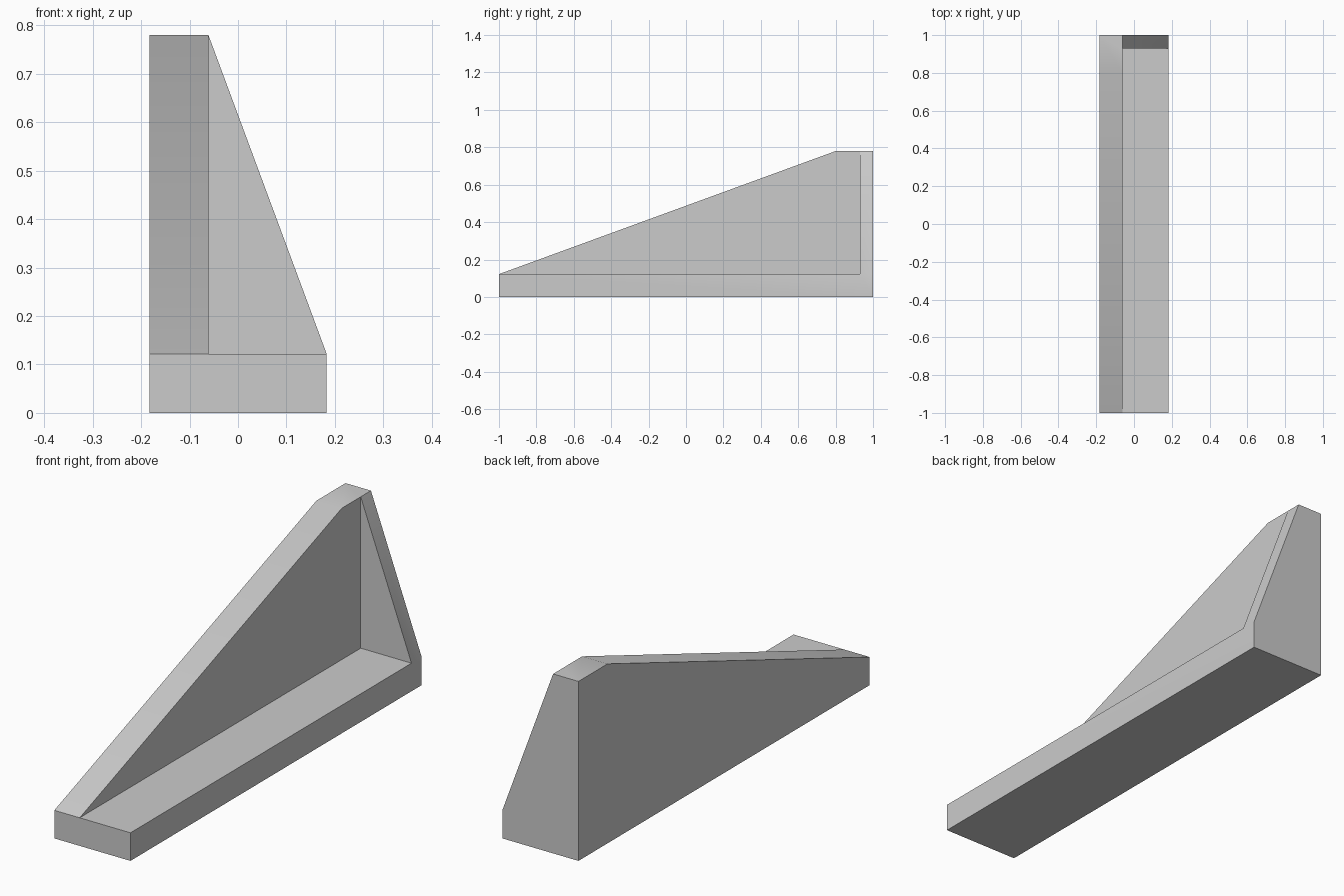
import bpy
import bmesh
import math

if "Cube" in bpy.data.objects:
    bpy.data.objects.remove(bpy.data.objects["Cube"])

L, M, R = -0.183, -0.061, 0.183      # outer wall, inner wall, open side
F, I, B = -1.0, 0.93, 1.0            # front, inner back, back
BASE, TOP, CREST = 0.122, 0.78, 0.8  # base height, wall height, start of flat crest

grey = bpy.data.materials.new("grey")
grey.diffuse_color = (0.6, 0.6, 0.6, 1)
grey.use_nodes = True
grey.node_tree.nodes["Principled BSDF"].inputs["Base Color"].default_value = grey.diffuse_color

bm = bmesh.new()
corners = {}


def face(*points):
    """Add a face, sharing corners with its neighbours."""
    verts = []
    for p in points:
        if p not in corners:
            corners[p] = bm.verts.new(p)
        verts.append(corners[p])
    bm.faces.new(verts)


# Base slab and its floor
face((L, B, 0), (R, B, 0), (R, F, 0), (L, F, 0))
face((L, F, 0), (R, F, 0), (R, F, BASE), (M, F, BASE), (L, F, BASE))
face((R, F, 0), (R, B, 0), (R, B, BASE), (R, I, BASE), (R, F, BASE))
face((M, F, BASE), (R, F, BASE), (R, I, BASE), (M, I, BASE))

# Long side wall with sloping top and flat crest
face((L, B, 0), (L, F, 0), (L, F, BASE), (L, CREST, TOP), (L, B, TOP))
face((M, F, BASE), (M, I, BASE), (M, I, TOP), (M, CREST, TOP))
face((L, F, BASE), (M, F, BASE), (M, CREST, TOP), (L, CREST, TOP))
face((L, CREST, TOP), (M, CREST, TOP), (M, I, TOP), (M, B, TOP), (L, B, TOP))

# Triangular back wall
face((R, B, 0), (L, B, 0), (L, B, TOP), (M, B, TOP), (R, B, BASE))
face((M, I, BASE), (R, I, BASE), (M, I, TOP))
face((R, I, BASE), (R, B, BASE), (M, B, TOP), (M, I, TOP))

bmesh.ops.recalc_face_normals(bm, faces=bm.faces)
mesh = bpy.data.meshes.new("corner_bracket")
bm.to_mesh(mesh)
bm.free()
mesh.materials.append(grey)
bracket = bpy.data.objects.new("corner_bracket", mesh)
bpy.context.collection.objects.link(bracket)

# Soft shading over the shallow bends only
bpy.context.view_layer.objects.active = bracket
bracket.select_set(True)
bpy.ops.object.shade_smooth_by_angle(angle=math.radians(30))
